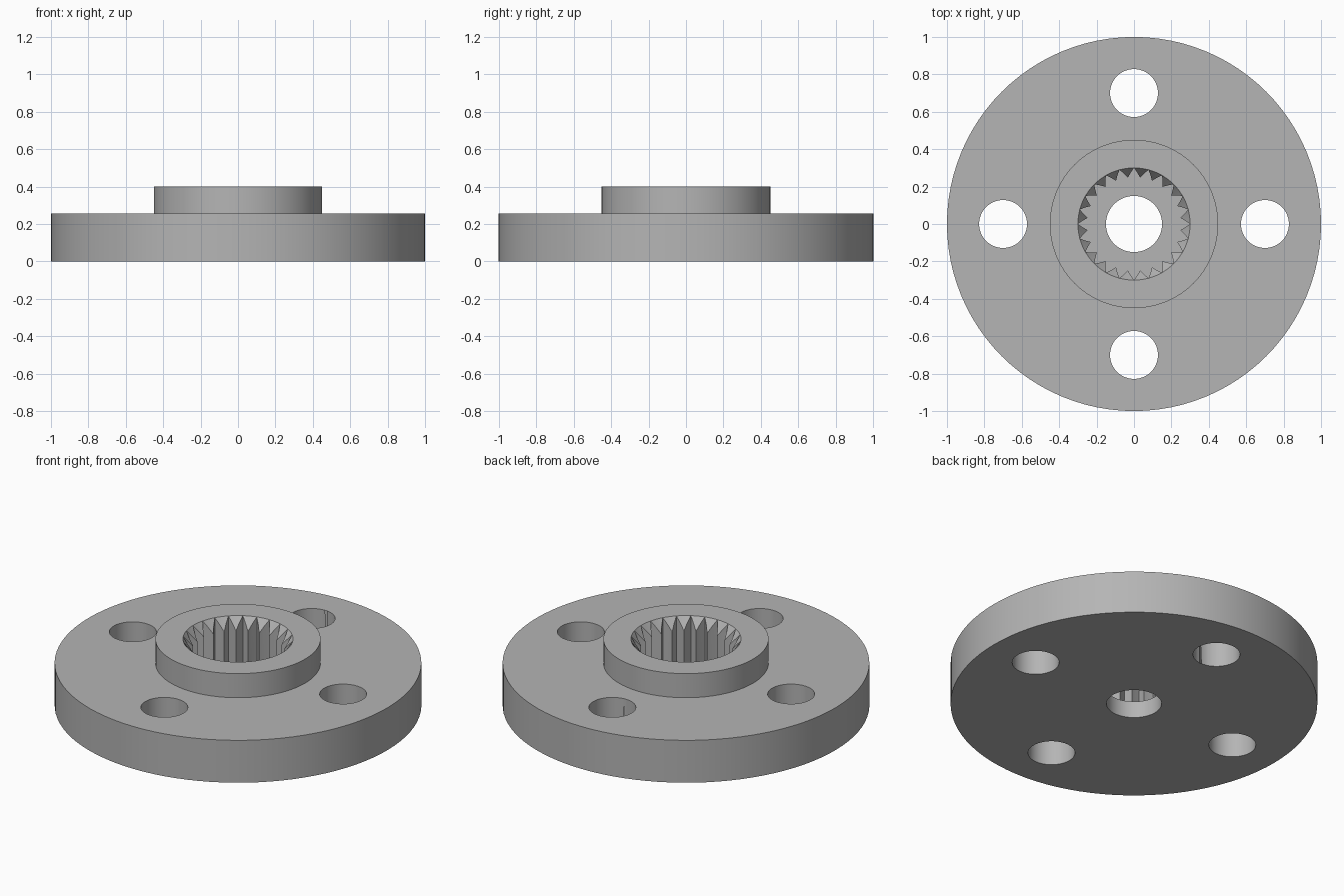
import bpy, bmesh, math

old = bpy.data.objects.get("Cube")
if old:
    bpy.data.objects.remove(old, do_unlink=True)

TEETH, STEPS = 24, 4          # steps are mesh columns per tooth
SEG = TEETH * STEPS
RIM_R, TIP_R, BORE_R = 0.30, 0.25, 0.15
HUB_TOP, FLANGE_TOP, FLOOR_Z, CHAMFER = 0.40, 0.255, 0.10, 0.07

grey = bpy.data.materials.new("plain grey")
grey.use_nodes = True
colour = (0.46, 0.46, 0.46, 1)
grey.diffuse_color = colour
grey.node_tree.nodes["Principled BSDF"].inputs["Base Color"].default_value = colour


def tooth(k):
    """0 in a valley, 1 on a tooth tip."""
    return 1 - abs((k % STEPS) / (STEPS / 2) - 1)


def circle(r, z):
    return lambda k: (r, z)


def spline_top(k):
    t = tooth(k)
    return RIM_R + (TIP_R - RIM_R) * t, HUB_TOP - CHAMFER * t


def spline_bottom(k):
    return spline_top(k)[0], FLOOR_Z


# Flange, hub, toothed socket and bore as one closed loop of rings
profile = [circle(BORE_R, 0), circle(1, 0), circle(1, FLANGE_TOP),
           circle(0.45, FLANGE_TOP), circle(0.45, HUB_TOP), circle(RIM_R, HUB_TOP),
           spline_top, spline_bottom, circle(BORE_R, FLOOR_Z)]
bm = bmesh.new()
rings = []
for ring in profile:
    verts = []
    for k in range(SEG):
        r, z = ring(k)
        a = math.tau * k / SEG
        verts.append(bm.verts.new((r * math.cos(a), r * math.sin(a), z)))
    rings.append(verts)
for i, low in enumerate(rings):
    high = rings[(i + 1) % len(rings)]
    for k in range(SEG):
        n = (k + 1) % SEG
        bm.faces.new((low[k], low[n], high[n], high[k]))
bmesh.ops.remove_doubles(bm, verts=bm.verts, dist=1e-5)
bmesh.ops.recalc_face_normals(bm, faces=bm.faces)
mesh = bpy.data.meshes.new("splined_flange")
bm.to_mesh(mesh)
bm.free()
flange = bpy.data.objects.new("splined_flange", mesh)
bpy.context.collection.objects.link(flange)
mesh.materials.append(grey)

# Four bolt holes through the flange
for i in range(4):
    a = i * math.pi / 2
    bpy.ops.mesh.primitive_cylinder_add(
        vertices=64, radius=0.128, depth=1,
        location=(0.7 * math.cos(a), 0.7 * math.sin(a), 0.1))
    cutter = bpy.context.object
    cutter.name = "bolt_hole_cutter"
    cutter.hide_render = True
    cutter.data.materials.append(grey)
    cut = flange.modifiers.new("bolt_hole", 'BOOLEAN')
    cut.operation, cut.solver, cut.object = 'DIFFERENCE', 'EXACT', cutter
    bpy.context.view_layer.objects.active = flange
    bpy.ops.object.modifier_apply(modifier=cut.name)
    bpy.data.objects.remove(cutter, do_unlink=True)

# Smooth walls with sharp rims
bpy.ops.object.select_all(action='DESELECT')
flange.select_set(True)
bpy.context.view_layer.objects.active = flange
bpy.ops.object.shade_smooth_by_angle(angle=math.radians(30))
